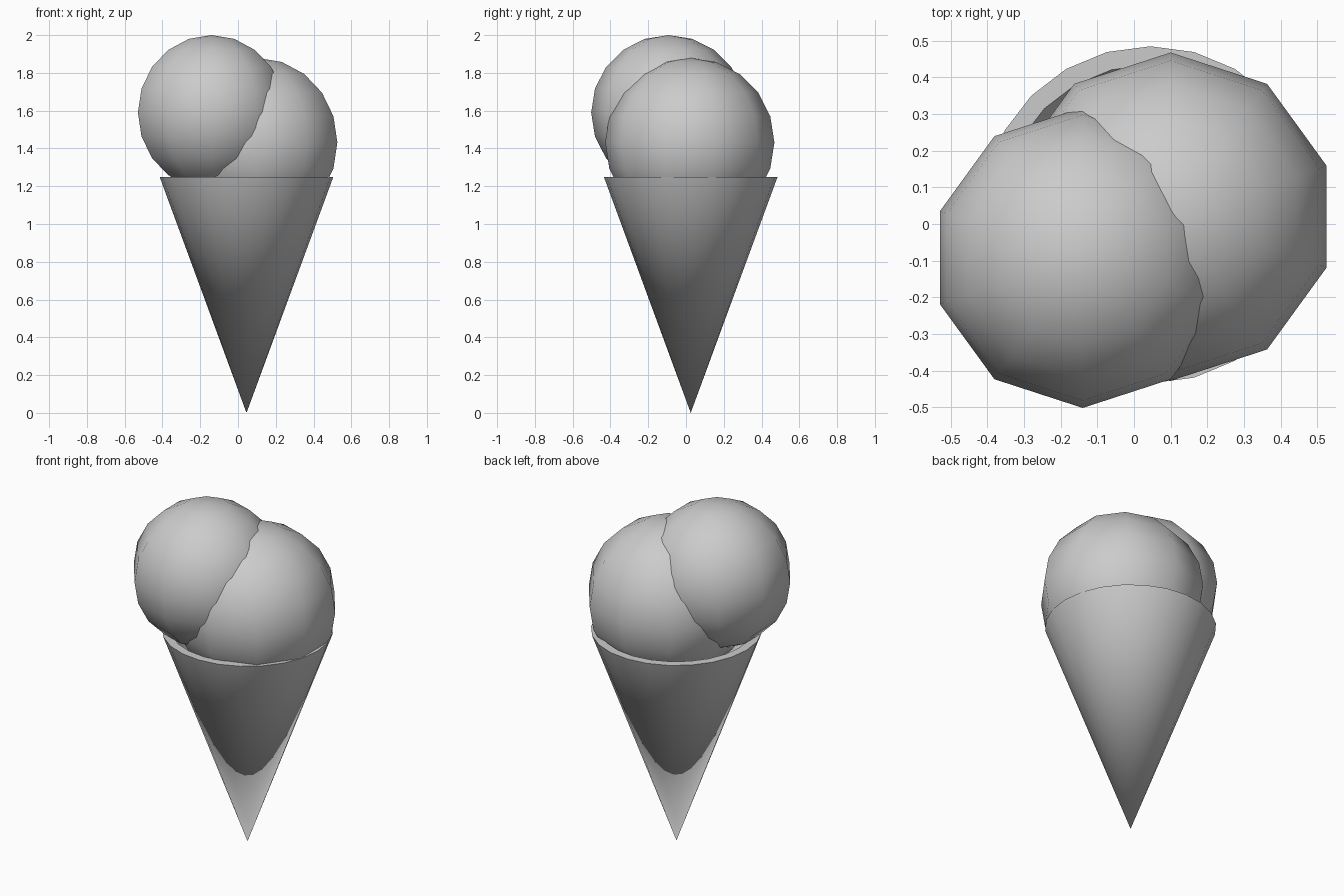
import bpy, bmesh, math

if "Cube" in bpy.data.objects:
    bpy.data.objects.remove(bpy.data.objects["Cube"])


def finish(bm, name, location):
    bmesh.ops.recalc_face_normals(bm, faces=bm.faces[:])
    mesh = bpy.data.meshes.new(name)
    bm.to_mesh(mesh)
    bm.free()
    obj = bpy.data.objects.new(name, mesh)
    obj.location = location
    bpy.context.collection.objects.link(obj)
    return obj


def scoop(name, radius, location):
    bm = bmesh.new()
    bmesh.ops.create_uvsphere(bm, u_segments=10, v_segments=10, radius=radius)
    for f in bm.faces:
        f.smooth = True
    return finish(bm, name, location)


# Hollow wafer cone: outer wall, flat rim, inner wall
SIDES, HEIGHT, OUTER, INNER, INNER_TIP = 24, 1.25, 0.46, 0.41, 0.136
bm = bmesh.new()


def ring(radius):
    return [bm.verts.new((radius * math.cos(2 * math.pi * i / SIDES),
                          radius * math.sin(2 * math.pi * i / SIDES), HEIGHT))
            for i in range(SIDES)]


outer, inner = ring(OUTER), ring(INNER)
tip, inner_tip = bm.verts.new((0, 0, 0)), bm.verts.new((0, 0, INNER_TIP))
for i in range(SIDES):
    j = (i + 1) % SIDES
    bm.faces.new((tip, outer[j], outer[i])).smooth = True
    bm.faces.new((outer[i], outer[j], inner[j], inner[i]))
    bm.faces.new((inner_tip, inner[i], inner[j])).smooth = True
# keep the rim crisp
for e in bm.edges:
    if all(abs(v.co.z - HEIGHT) < 1e-5 for v in e.verts):
        e.smooth = False
finish(bm, "wafer_cone", (0.045, 0.025, 0))

# Two ice cream scoops, overlapping
scoop("upper_scoop", 0.41, (-0.14, -0.092, 1.59))
scoop("lower_scoop", 0.448, (0.10, 0.02, 1.432))
